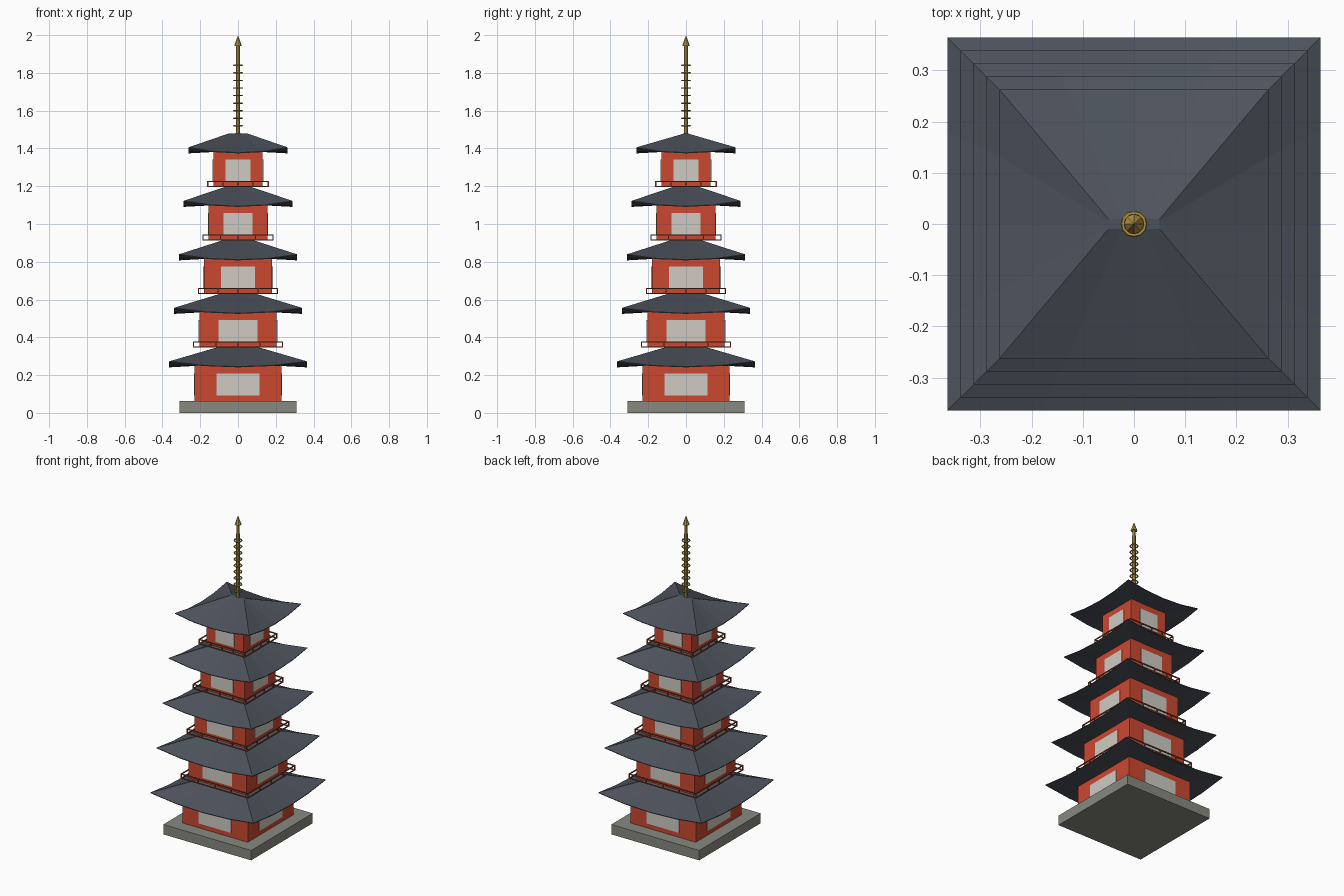
import bpy
import bmesh
from mathutils import Matrix, Vector

if "Cube" in bpy.data.objects:
    bpy.data.objects.remove(bpy.data.objects["Cube"], do_unlink=True)


def material(name, rgb):
    m = bpy.data.materials.new(name)
    m.use_nodes = True
    m.diffuse_color = (*rgb, 1)
    m.node_tree.nodes["Principled BSDF"].inputs["Base Color"].default_value = (*rgb, 1)
    return m


STONE = material("stone grey", (0.25, 0.25, 0.22))
RED = material("vermilion red", (0.6, 0.065, 0.03))
PLASTER = material("pale plaster", (0.62, 0.6, 0.54))
SLATE = material("slate roof", (0.073, 0.085, 0.107))
WOOD = material("rail brown", (0.32, 0.07, 0.03))
GOLD = material("gold", (0.5, 0.31, 0.06))


def finish(bm, name, mat):
    bmesh.ops.recalc_face_normals(bm, faces=bm.faces)
    mesh = bpy.data.meshes.new(name)
    bm.to_mesh(mesh)
    bm.free()
    mesh.materials.append(mat)
    obj = bpy.data.objects.new(name, mesh)
    bpy.context.collection.objects.link(obj)
    return obj


def add_box(bm, lo, hi):
    lo, hi = Vector(lo), Vector(hi)
    place = Matrix.Translation((lo + hi) / 2) @ Matrix.Diagonal((*(hi - lo), 1))
    return bmesh.ops.create_cube(bm, size=1, matrix=place)["verts"]


def four_sides(bm, boxes):
    """Repeat front-side boxes around all four sides."""
    for turn in range(4):
        spin = Matrix.Rotation(turn * 1.5707963, 3, "Z")
        for lo, hi in boxes:
            bmesh.ops.rotate(bm, verts=add_box(bm, lo, hi), matrix=spin)


def box(name, half, z0, z1, mat):
    bm = bmesh.new()
    add_box(bm, (-half, -half, z0), (half, half, z1))
    finish(bm, name, mat)


def wall_panels(name, half, z, mat):
    w = half / 2
    bm = bmesh.new()
    four_sides(bm, [((-w, -half - 0.004, z + 0.03), (w, -half + 0.002, z + 0.146))])
    finish(bm, name, mat)


def balcony(name, half, z, mat):
    t = 0.003
    bars = [((-half - t, -half - t, h - t), (half + t, -half + t, h + t))
            for h in (z + t, z + 0.03)]
    posts = [((half * k / 2 - t, -half - t, z), (half * k / 2 + t, -half + t, z + 0.03))
             for k in range(-2, 2)]
    bm = bmesh.new()
    four_sides(bm, bars + posts)
    finish(bm, name, mat)


def square_loop(bm, hx, hy, z, lift=0, steps=4):
    """Rectangular ring of points whose corners rise by lift."""
    corners = [(-1, -1), (1, -1), (1, 1), (-1, 1)]
    loop = []
    for i, (ax, ay) in enumerate(corners):
        bx, by = corners[(i + 1) % 4]
        for s in range(steps):
            f = s / steps
            rise = lift * (2 * f - 1) ** 2
            loop.append(bm.verts.new((hx * (ax + (bx - ax) * f),
                                      hy * (ay + (by - ay) * f), z + rise)))
    return loop


def roof(name, eave, top_x, top_y, inner, z0, z1, mat):
    bm = bmesh.new()
    loops = [square_loop(bm, top_x, top_y, z1),
             square_loop(bm, eave, eave, z0 + 0.004, 0.028),
             square_loop(bm, eave, eave, z0, 0.028),
             square_loop(bm, inner, inner, z0 + 0.008)]
    n = len(loops[0])
    for a, b in zip(loops, loops[1:]):
        for i in range(n):
            j = (i + 1) % n
            bm.faces.new((a[i], a[j], b[j], b[i]))
    bm.faces.new(loops[0])
    bm.faces.new(loops[-1])
    finish(bm, name, mat)


# Stone plinth
box("plinth", 0.31, 0, 0.063, STONE)

# Five storeys, each a little narrower
TIERS = 5
STEP = 0.2832
for i in range(TIERS):
    z = 0.063 + STEP * i
    half = 0.23 - 0.025 * i
    n = i + 1
    box(f"storey_{n}_walls", half, z, z + 0.19, RED)
    wall_panels(f"storey_{n}_panels", half, z, PLASTER)
    if i:
        balcony(f"storey_{n}_balcony", half + 0.03, z, WOOD)
    last = i == TIERS - 1
    top = 0.05 if last else 0.55 * (half - 0.025)
    roof(f"roof_{n}", 0.364 - 0.0255 * i, top, 0.01 if last else top,
         half - 0.01, z + 0.178, z + STEP, SLATE)


# Gilded spire with rings and a pointed tip
def cone(name, r0, r1, z0, z1, sides=8):
    bm = bmesh.new()
    bmesh.ops.create_cone(bm, cap_ends=True, segments=sides, radius1=r0, radius2=r1,
                          depth=z1 - z0, matrix=Matrix.Translation((0, 0, (z0 + z1) / 2)))
    finish(bm, name, GOLD)


cone("spire_pole", 0.012, 0.01, 1.46, 1.95)
cone("spire_tip", 0.02, 0, 1.942, 2.0)
for i in range(9):
    bpy.ops.mesh.primitive_torus_add(major_radius=0.022, minor_radius=0.004, major_segments=12,
                                     minor_segments=6, location=(0, 0, 1.52 + 0.04 * i))
    ring = bpy.context.object
    ring.name = f"spire_ring_{i + 1}"
    ring.data.materials.append(GOLD)
